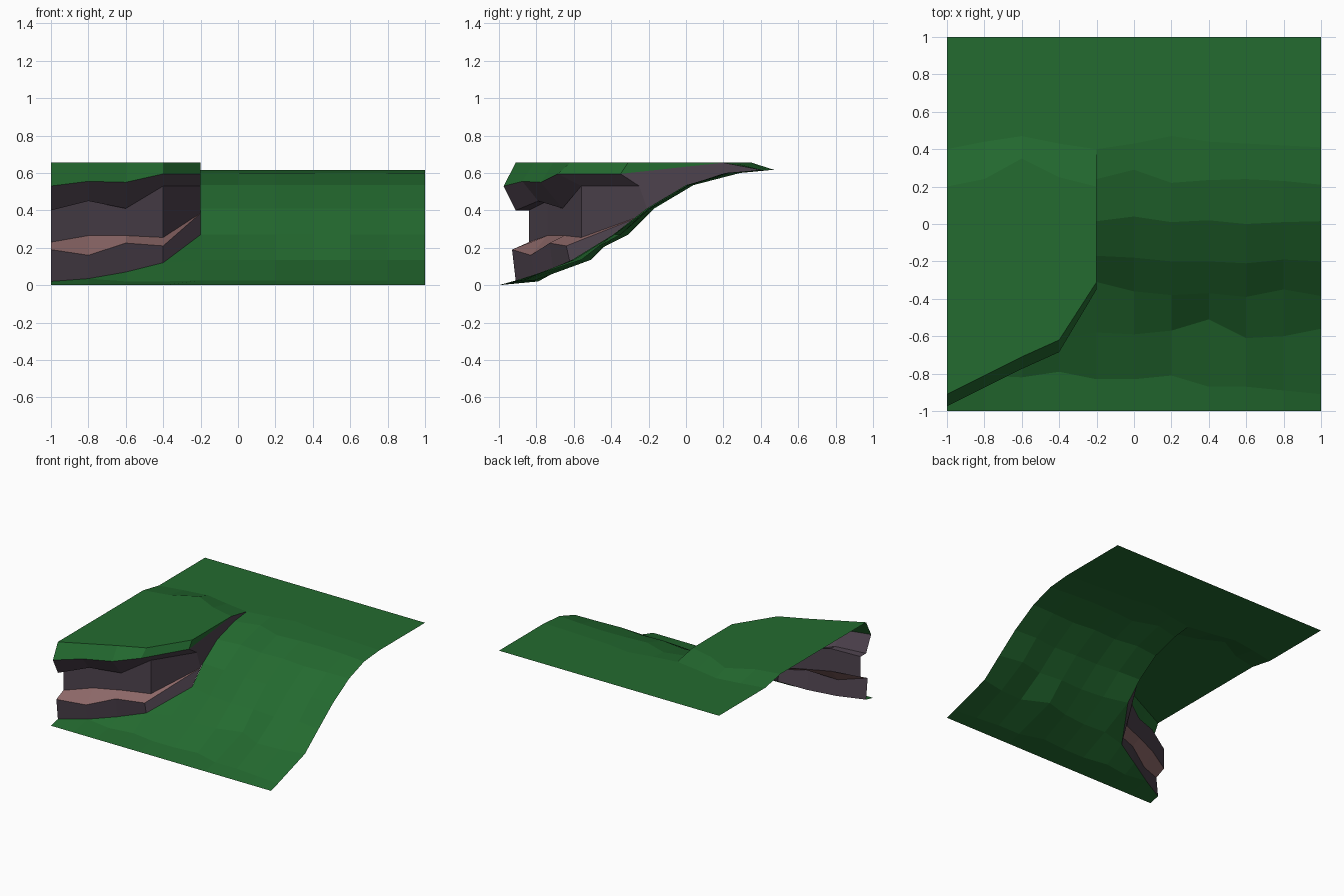
import bpy, bmesh

if "Cube" in bpy.data.objects:
    bpy.data.objects.remove(bpy.data.objects["Cube"])


def material(name, rgb):
    m = bpy.data.materials.new(name)
    m.diffuse_color = (*rgb, 1)
    m.use_nodes = True
    m.node_tree.nodes["Principled BSDF"].inputs["Base Color"].default_value = m.diffuse_color
    return m


GRASS = material("grass green", (0.017, 0.145, 0.029))
ROCK = material("rock purple grey", (0.075, 0.055, 0.075))
LEDGE = material("ledge pink brown", (0.26, 0.135, 0.135))


def finish(name, bm, mats):
    bmesh.ops.remove_doubles(bm, verts=bm.verts, dist=0.0005)
    bmesh.ops.triangulate(bm, faces=[f for f in bm.faces if len(f.verts) > 4])
    me = bpy.data.meshes.new(name)
    bm.to_mesh(me)
    bm.free()
    for m in mats:
        me.materials.append(m)
    ob = bpy.data.objects.new(name, me)
    bpy.context.collection.objects.link(ob)


def loft(bm, xs, columns, row_mats=None):
    """Sheet through columns of (y, z) points, one column per x."""
    vs = [[bm.verts.new((x, y, z)) for y, z in c] for x, c in zip(xs, columns)]
    for a, b in zip(vs, vs[1:]):
        for j in range(len(a) - 1):
            f = bm.faces.new((a[j], b[j], b[j + 1], a[j + 1]))
            f.material_index = row_mats[j] if row_mats else 0


LEFT = [-1, -0.8, -0.6, -0.4, -0.2]
RIGHT = [-0.2, 0, 0.2, 0.4, 0.6, 0.8, 1]

# open hillside: wavy contour rows, each at a fixed height
heights = [0, 0.025, 0.135, 0.27, 0.41, 0.535, 0.6, 0.617, 0.617]
contours = [
    [-1] * 7,
    [-0.83, -0.83, -0.81, -0.87, -0.87, -0.89, -0.91],
    [-0.58, -0.59, -0.57, -0.51, -0.61, -0.60, -0.56],
    [-0.31, -0.36, -0.38, -0.37, -0.39, -0.35, -0.385],
    [-0.17, -0.18, -0.20, -0.20, -0.21, -0.19, -0.20],
    [0.015, 0.04, 0.01, 0.02, 0.0, 0.01, 0.015],
    [0.24, 0.29, 0.22, 0.235, 0.24, 0.23, 0.21],
    [0.40, 0.43, 0.47, 0.44, 0.43, 0.42, 0.41],
    [1] * 7,
]
bm = bmesh.new()
loft(bm, RIGHT, [list(zip(col, heights)) for col in zip(*contours)])

# grass in front of the cliff, running up to its foot
base = [(-0.91, 0.02), (-0.81, 0.035), (-0.71, 0.07), (-0.62, 0.12), (-0.31, 0.27)]
steps = [[], [], [(-0.82, 0.02)], [(-0.79, 0.02)], [(-0.83, 0.025), (-0.58, 0.135)]]
front = []
for s, b in zip(steps, base):
    c = [(-1, 0)] + s
    front.append(c + [b] * (4 - len(c)))
loft(bm, LEFT, front)
finish("grass_slope", bm, [GRASS])

# plateau with sloping grass lip over the cliff
lip_z = [0.53, 0.555, 0.55, 0.595, 0.595]
lip = [(y, z) for y, z in zip([-0.975, -0.875, -0.775, -0.685, -0.35], lip_z)]
crest = [0.2, 0.24, 0.35, 0.25, 0.2]
foot = [0.40, 0.44, 0.47, 0.43, 0.40]
bm = bmesh.new()
loft(bm, LEFT, [[l, (b[0], 0.655), (c, 0.655), (f, 0.617), (1, 0.617)]
                for l, b, c, f in zip(lip, base, crest, foot)])
# lip wrapping along the side wall
bm.faces.new([bm.verts.new((-0.2, y, z)) for y, z in
              [(-0.35, 0.595), (0.2, 0.655), (-0.31, 0.655)]])
finish("grass_plateau", bm, [GRASS])

# rock cliff: lower step, ledge, recessed wall, overhang
outer = [(-0.93, 0.19), (-0.83, 0.16), (-0.73, 0.225), (-0.64, 0.21), (-0.2, 0.385)]
inner = [(-0.84, 0.23), (-0.74, 0.265), (-0.65, 0.265), (-0.56, 0.255), (-0.2, 0.385)]
wall_top = [(-0.84, 0.40), (-0.74, 0.45), (-0.65, 0.43), (-0.56, 0.53), (-0.25, 0.53)]
under = [(-0.91, 0.40), (-0.79, 0.45), (-0.66, 0.41), (-0.56, 0.53), (-0.25, 0.53)]
bm = bmesh.new()
loft(bm, LEFT, list(zip(base, outer, inner, wall_top, under, lip)), [0, 1, 0, 0, 0])
finish("cliff_face", bm, [ROCK, LEDGE])

# side wall tapering into the hillside
bm = bmesh.new()
side = [(-0.2, 0.385), (-0.17, 0.41), (0.015, 0.535), (0.24, 0.6), (0.4, 0.617),
        (0.2, 0.655), (-0.35, 0.595), (-0.25, 0.53)]
bm.faces.new([bm.verts.new((-0.2, y, z)) for y, z in side])
finish("cliff_side", bm, [ROCK])
